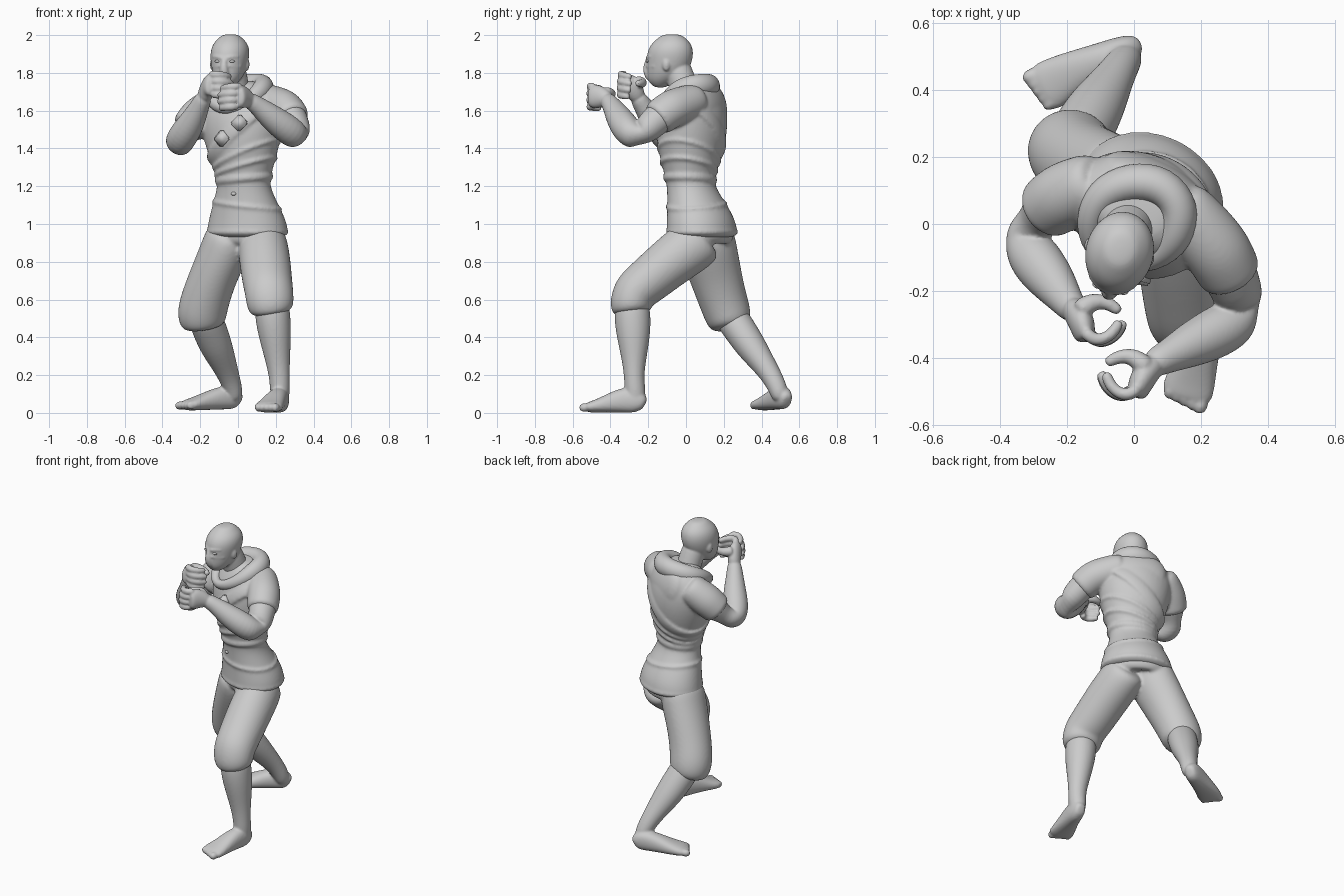
import bpy, bmesh, math
from mathutils import Vector as V, Matrix
from mathutils.bvhtree import BVHTree

X, UP = V((1, 0, 0)), V((0, 0, 1))
YAW = math.radians(25)                      # body is turned toward -x
S = V((math.cos(YAW), -math.sin(YAW), 0))   # body's sideways axis
F = V((-math.sin(YAW), -math.cos(YAW), 0))  # body's forward axis


def finish(name, bm, levels=2):
    bmesh.ops.recalc_face_normals(bm, faces=bm.faces)
    me = bpy.data.meshes.new(name)
    bm.to_mesh(me)
    bm.free()
    me.polygons.foreach_set("use_smooth", [True] * len(me.polygons))
    ob = bpy.data.objects.new(name, me)
    bpy.context.collection.objects.link(ob)
    if levels:
        m = ob.modifiers.new("subdivide", 'SUBSURF')
        m.levels = m.render_levels = levels
    return ob


def fuse(name, parts, voxel=.008, smooth=6):
    """Melt overlapping parts into one soft skin."""
    bpy.context.view_layer.update()
    dg = bpy.context.evaluated_depsgraph_get()
    bm = bmesh.new()
    for me in [bpy.data.meshes.new_from_object(p.evaluated_get(dg)) for p in parts]:
        bm.from_mesh(me)
    for p in parts:
        bpy.data.objects.remove(p)
    ob = finish(name, bm, 0)
    m = ob.modifiers.new("skin", 'REMESH')
    m.mode, m.voxel_size, m.use_smooth_shade = 'VOXEL', voxel, True
    m = ob.modifiers.new("soften", 'SMOOTH')
    m.factor, m.iterations = .5, smooth
    return ob


def loft(name, pts, ref=S, axis=None, closed=False, n=14, bulge=.35, power=1.0):
    """Tube through (x, y, z, radius along ref, other radius)."""
    P, k, rings = [V(p[:3]) for p in pts], len(pts), []
    for i, p in enumerate(pts):
        a, b = p[3] * 1.03, p[-1] * 1.03
        t = P[(i + 1) % k] - P[i - 1] if closed else P[min(i + 1, k - 1)] - P[max(i - 1, 0)]
        t = axis or t.normalized()
        s = (ref - t * ref.dot(t)).normalized()
        rings.append((P[i], s, t.cross(s), t, a, b))
    if not closed:                          # rounded end caps
        (c0, s0, u0, t0, a0, b0), (c, s, u, t, a, b) = rings[0], rings[-1]
        rings.insert(0, (c0 - t0 * bulge * min(a0, b0), s0, u0, t0, a0 * .6, b0 * .6))
        rings.append((c + t * bulge * min(a, b), s, u, t, a * .6, b * .6))
    bm = bmesh.new()
    grid = []
    for c, s, u, t, a, b in rings:
        row = []
        for j in range(n):
            cs, sn = (math.copysign(abs(q) ** power, q) for q in
                      (math.cos(2 * math.pi * j / n), math.sin(2 * math.pi * j / n)))
            row.append(bm.verts.new(c + s * a * cs + u * b * sn))
        grid.append(row)
    for i in range(len(grid) if closed else len(grid) - 1):
        A, B = grid[i], grid[(i + 1) % len(grid)]
        for j in range(n):
            bm.faces.new((A[j], A[(j + 1) % n], B[(j + 1) % n], B[j]))
    if not closed:
        bm.faces.new(grid[0])
        bm.faces.new(grid[-1])
    return finish(name, bm)


def blob(name, loc, size, yaw=0.0):
    bm = bmesh.new()
    mat = Matrix.Translation(loc) @ Matrix.Rotation(yaw, 4, 'Z') @ Matrix.Diagonal((*size, 1))
    bmesh.ops.create_uvsphere(bm, u_segments=20, v_segments=12, radius=1, matrix=mat)
    return finish(name, bm, 0)


# tunic torso
torso = loft("torso", [
    (.05, .085, .935, .21, .172), (.05, .085, .955, .222, .178), (.05, .08, 1.02, .208, .172),
    (.04, .06, 1.1, .178, .152), (.03, .025, 1.2, .138, .12), (.03, .02, 1.26, .145, .128),
    (.025, .025, 1.36, .182, .16), (.02, .03, 1.48, .215, .18), (.02, .035, 1.6, .225, .172),
    (.02, .04, 1.69, .2, .135), (.01, .04, 1.75, .11, .09)], axis=UP, n=18, bulge=.1)
bpy.context.view_layer.update()
tree = BVHTree.FromObject(torso, bpy.context.evaluated_depsgraph_get())


# straps and cloth folds wrapped round the torso by casting rays at it
def band(centre, tilt, width, thick):
    e1, pts = (S + UP * tilt).normalized(), []
    for j in range(36):
        w = math.pi * j / 18
        pts.append((*tree.ray_cast(V(centre), e1 * math.cos(w) + F * math.sin(w))[0], width, thick))
    return loft("band", pts, ref=(UP - S * tilt).normalized(), closed=True, n=8)


tunic = [torso, band((.01, .03, 1.46), .95, .042, .012), band((.03, .025, 1.24), .1, .022, .013),
         band((.03, .025, 1.30), .3, .014, .012), band((.03, .025, 1.36), .45, .014, .01),
         band((.04, .05, 1.1), -.12, .012, .01), band((.05, .085, .958), 0, .012, .006)]

# chest pouches and tunic button
for i, off in enumerate((-.02, .075)):
    hit, nor = tree.ray_cast(V((.01, .03, 1.47)) + S * off + UP * off * .85, F)[:2]
    e1 = S + UP * .95
    e1 = (e1 - nor * e1.dot(nor)).normalized()
    mat = Matrix((e1 * .07, nor.cross(e1) * .065, nor * .04)).transposed().to_4x4()
    bm = bmesh.new()
    bmesh.ops.create_cube(bm, size=1, matrix=Matrix.Translation(hit + nor * .01) @ mat)
    bmesh.ops.bevel(bm, geom=bm.edges[:], offset=.007, segments=2, affect='EDGES')
    finish(f"pouch_{i}", bm, 0)
blob("button", tree.ray_cast(V((.03, .03, 1.16)), F)[0], (.014, .01, .01))

# hood bunched round the neck
loft("hood", [
    (-.06, -.12, 1.60, .03), (.06, -.11, 1.65, .04), (.13, -.045, 1.715, .055),
    (.145, .05, 1.735, .06), (.085, .12, 1.735, .063), (-.01, .13, 1.73, .06),
    (-.1, .09, 1.71, .055), (-.135, .01, 1.68, .045), (-.125, -.07, 1.63, .035)],
    ref=UP, closed=True, n=12)
tunic.append(loft("hood_drape", [(.05, .1, 1.71, .15, .06), (.06, .13, 1.63, .17, .065),
                                 (.06, .145, 1.54, .14, .05), (.05, .14, 1.43, .06, .03)]))

# neck and head
HY = math.radians(14)
hs, hf = V((math.cos(HY), -math.sin(HY), 0)), V((-math.sin(HY), -math.cos(HY), 0))
hc = V((-.045, -.088, 0))
head = [
    loft("neck", [(0, .03, 1.6, .08), (-.015, -.01, 1.72, .074), (-.035, -.05, 1.84, .074)]),
    loft("skull", [
        (-.06, -.135, 1.735, .042, .045), (-.055, -.125, 1.76, .066, .078),
        (-.048, -.1, 1.805, .087, .108), (-.045, -.088, 1.86, .098, .121),
        (-.042, -.083, 1.91, .103, .123), (-.04, -.078, 1.955, .091, .106),
        (-.04, -.075, 1.987, .06, .07)], ref=hs, axis=UP, n=16, bulge=.3),
    loft("nose", [(*(hc + hf * .108 + UP * z), r) if z > 1.87 else (*(hc + hf * d + UP * z), r)
                  for z, d, r in ((1.885, 0, .015), (1.845, .122, .018), (1.815, .124, .024),
                                  (1.78, .098, .034))], n=10)]
for sgn in (-1, 1):
    head.append(loft("brow", [(*(hc + hf * d + hs * s * sgn + UP * z), .013) for d, s, z in (
        (.115, .012, 1.878), (.103, .04, 1.886), (.078, .066, 1.886))], ref=UP, n=8))
    head.append(loft("mask_edge", [(*(hc + hf * d + hs * s * sgn + UP * z), .013) for d, s, z in (
        (.117, .012, 1.838), (.099, .042, 1.832), (.06, .075, 1.836))], ref=UP, n=8))
    head.append(blob("ear", hc - hf * .005 + hs * .09 * sgn + UP * 1.845, (.017, .022, .036), -HY))
    blob("eye", hc + hf * .105 + hs * .037 * sgn + UP * 1.861, (.018, .012, .008), -HY)
fuse("head", head, .006, 5)


# hands loosely curled: palm, four stacked fingers and a thumb
def hand(wrist, palm, d1, d2, up):
    wrist, palm = V(wrist), V(palm)
    d1, d2, up = (V(v).normalized() for v in (d1, d2, up))
    parts = [loft("palm", [(*wrist, .043, .038), (*wrist.lerp(palm, .6), .054, .04),
                           (*(palm + d1 * .02), .064, .038), (*(palm + d1 * .055), .058, .03)], ref=up)]
    for i in range(4):
        k = (.97, 1.05, 1.0, .85)[i]
        base = palm + up * (.052 - .035 * i) + d1 * .045 + d2 * .008 * i
        parts.append(loft("finger", [(*(base + (d1 * u + d2 * v) * k), r) for u, v, r in (
            (0, 0, .022), (.032, .025, .022), (.022, .075, .02), (-.015, .105, .018))], ref=up, n=8))
    t = palm + up * .022
    parts.append(loft("thumb", [(*(t + d1 * u + d2 * v), r) for u, v, r in (
        (-.03, .0, .036), (-.05, .045, .028), (-.035, .085, .022), (-.008, .11, .018))], ref=up, n=8))
    return parts


# arms with short sleeves
arms = {
    "left": ([(.2, -.02, 1.63, .088), (.25, -.08, 1.61, .092), (.292, -.16, 1.55, .08),
              (.318, -.235, 1.475, .075), (.318, -.272, 1.458, .072), (.265, -.315, 1.5, .08),
              (.17, -.36, 1.57, .068), (.1, -.395, 1.63, .048), (.06, -.415, 1.655, .044)],
             hand((.06, -.415, 1.655), (.025, -.455, 1.675), (-.3, -.95, .05), (-.95, .3, -.1), (-.05, .1, 1))),
    "right": ([(-.17, .1, 1.6, .09), (-.215, .08, 1.565, .092), (-.268, .04, 1.5, .082),
               (-.308, -.02, 1.435, .076), (-.318, -.055, 1.42, .073), (-.293, -.11, 1.465, .08),
               (-.242, -.17, 1.54, .07), (-.2, -.23, 1.63, .049), (-.18, -.255, 1.67, .044)],
              hand((-.18, -.255, 1.67), (-.155, -.285, 1.735), (.15, -.95, .1), (.97, .15, -.1), (.1, .1, 1)))}
for side, (pts, hand_parts) in arms.items():
    ref = V((.3, .6, .7))
    p = [V(q[:3]) for q in pts[:3]]
    tunic.append(loft("sleeve", [(*p[0].lerp(p[1], -1.4), .09), (*p[0], .1), (*p[1], .101),
                                 (*p[1].lerp(p[2], .6), .097), (*p[1].lerp(p[2], .95), .093)], ref, bulge=.1))
    fuse(f"{side}_arm", [loft("arm", pts, ref)] + hand_parts, .006, 5)
fuse("tunic", tunic, .008, 8)

# breeches
fuse("breeches", [
    loft("seat", [(.05, .085, 1.0, .19, .155), (.045, .09, .92, .2, .16), (.03, .09, .88, .15, .13)], axis=UP),
    loft("thigh", [
        (.13, .09, .93, .122, .142), (.135, .0, .86, .134, .14), (.145, -.1, .785, .135, .132),
        (.155, -.2, .7, .132, .124), (.165, -.275, .64, .128, .12), (.17, -.29, .585, .126, .114),
        (.175, -.288, .55, .118, .108), (.178, -.286, .53, .102, .094)], X, bulge=.1),
    loft("thigh", [
        (-.04, .1, .95, .127, .152), (-.07, .12, .86, .13, .152), (-.12, .15, .75, .125, .142),
        (-.165, .185, .63, .128, .13), (-.19, .215, .54, .132, .126), (-.19, .23, .49, .126, .118),
        (-.185, .237, .455, .107, .102)], X, bulge=.1)], .009, 8)

# bare lower legs with feet and toes
legs = {
    "left": ([(.178, -.285, .58, .09), (.185, -.283, .5, .094, .097), (.197, -.278, .4, .085, .088),
              (.21, -.275, .28, .065, .064), (.22, -.275, .19, .054, .052), (.222, -.27, .12, .053, .056),
              (.224, -.265, .06, .045, .05)],
             [(.233, -.228, .05, .035, .042), (.228, -.265, .07, .047, .07), (.207, -.34, .068, .054, .066),
              (.18, -.43, .045, .067, .043), (.163, -.485, .033, .078, .032), (.155, -.515, .029, .074, .027)]),
    "right": ([(-.18, .23, .52, .09), (-.15, .285, .44, .092, .087), (-.115, .345, .35, .087, .082),
               (-.075, .41, .26, .068, .064), (-.045, .46, .185, .055, .054), (-.025, .49, .12, .05),
               (-.02, .5, .08, .042)],
              [(.0, .53, .065, .035, .045), (-.03, .515, .085, .047, .066), (-.1, .485, .078, .054, .06),
               (-.19, .447, .057, .066, .043), (-.245, .417, .045, .076, .032), (-.275, .402, .04, .072, .027)])}
for side, (shin, foot) in legs.items():
    d = (V(foot[-1][:3]) - V(foot[0][:3])).normalized()
    across = d.cross(UP).normalized()
    parts = [loft("shin", shin, X), loft("foot", foot, across, power=.85)]
    for i in range(5):
        c = V(foot[-1][:3]) + across * (1 if side == "right" else -1) * (.048 - .025 * i) + d * (.012 - .005 * i)
        parts.append(blob("toe", c, (.022 if i == 0 else .017, .028, .023), math.atan2(d.y, d.x) - math.pi / 2))
    fuse(f"{side}_lower_leg", parts, .007, 6)
